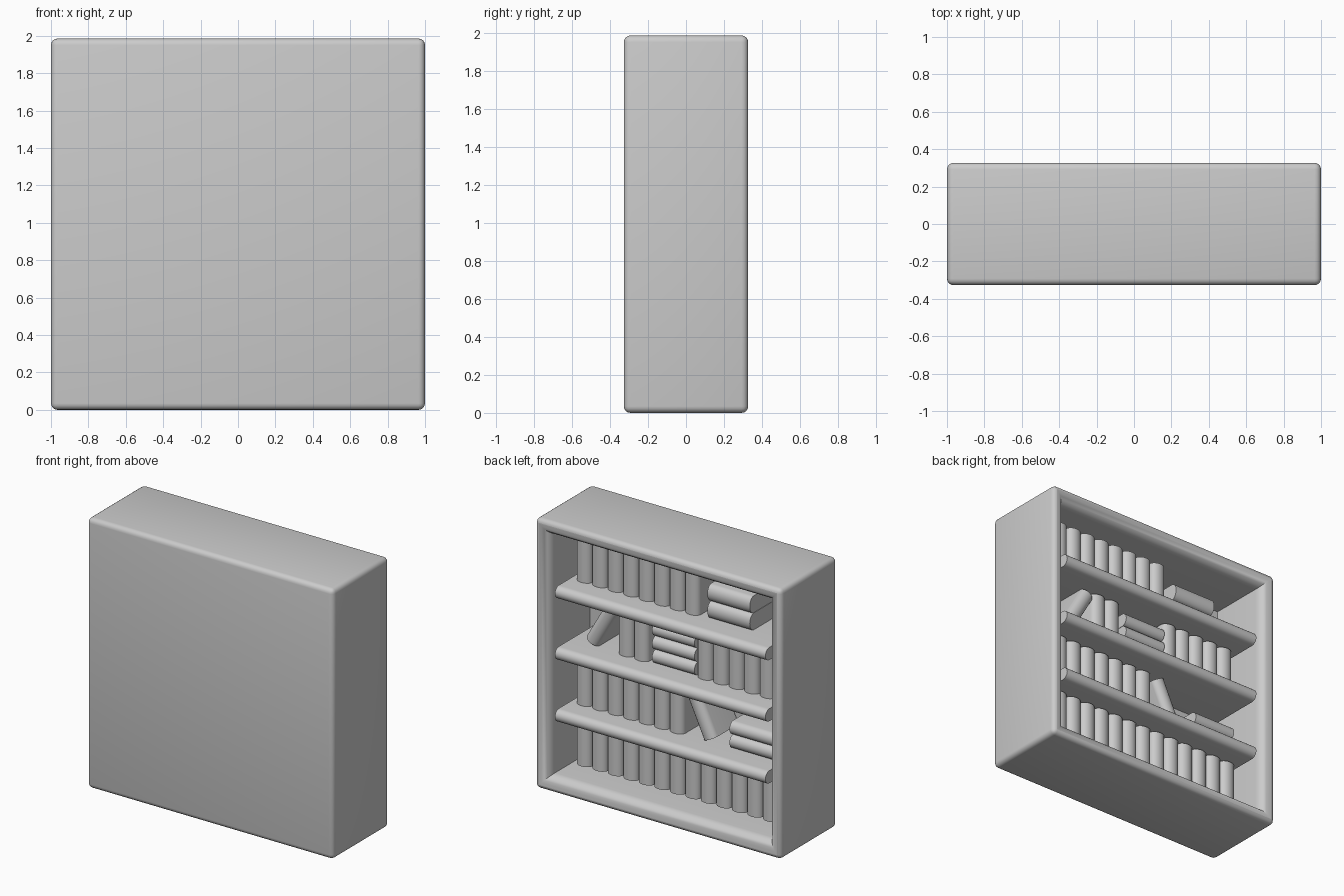
import bpy, bmesh, math
from mathutils import Matrix, Vector

if "Cube" in bpy.data.objects:
    bpy.data.objects.remove(bpy.data.objects["Cube"])

W, D, H = 1.0, 0.327, 1.985      # half width, half depth, height
T = 0.155                        # frame thickness
BACK = -0.16                     # inner back wall
FLOORS = [0.15, 0.595, 1.05, 1.50]
STEP, TALL = 0.126, 0.345


def finish(name, bm):
    bmesh.ops.recalc_face_normals(bm, faces=bm.faces)
    me = bpy.data.meshes.new(name)
    bm.to_mesh(me)
    bm.free()
    ob = bpy.data.objects.new(name, me)
    bpy.context.collection.objects.link(ob)
    bpy.ops.object.select_all(action='DESELECT')
    ob.select_set(True)
    bpy.context.view_layer.objects.active = ob
    bpy.ops.object.shade_smooth_by_angle(angle=math.radians(35))
    return ob


def prism(pts, length):
    """Closed 2D profile extruded along z, centred."""
    bm = bmesh.new()
    f = bm.faces.new([bm.verts.new((x, y, -length / 2)) for x, y in pts])
    r = bmesh.ops.extrude_face_region(bm, geom=[f])
    vs = [g for g in r['geom'] if isinstance(g, bmesh.types.BMVert)]
    bmesh.ops.translate(bm, verts=vs, vec=(0, 0, length))
    return bm


def round_front(half, y0, y1, bulge, n=10):
    """Slab profile, flat at y0 and rounded at its y1 end."""
    arc = [(half * math.cos(math.pi * i / n), y1 - bulge + bulge * math.sin(math.pi * i / n))
           for i in range(n + 1)]
    return [(half, y0)] + arc + [(-half, y0)]


# Cabinet: rounded box with a recess opening toward +y
bm = bmesh.new()
bmesh.ops.create_cube(bm, size=1, matrix=Matrix.Translation((0, 0, H / 2)) @ Matrix.Diagonal((2 * W, 2 * D, H, 1)))
outer = list(bm.edges)
face = max(bm.faces, key=lambda f: f.calc_center_median().y)
bmesh.ops.inset_region(bm, faces=[face], thickness=T)
rim = list(face.edges)
r = bmesh.ops.extrude_face_region(bm, geom=[face])
vs = [g for g in r['geom'] if isinstance(g, bmesh.types.BMVert)]
bmesh.ops.translate(bm, verts=vs, vec=(0, BACK - D, 0))
if face.is_valid:
    bmesh.ops.delete(bm, geom=[face], context='FACES_ONLY')
rim = [e for e in bm.edges if all(abs(v.co.y - D) < 1e-4 and abs(v.co.x) < W - 0.05 for v in e.verts)]
bmesh.ops.bevel(bm, geom=rim, offset=0.08, segments=6, profile=0.5, affect='EDGES')
outer = [e for e in bm.edges if sum(
    all(abs(abs(v.co[k] - c) - h) < 1e-4 and (v.co[k] - c) * (e.verts[0].co[k] - c) > 0 for v in e.verts)
    for k, c, h in ((0, 0, W), (1, 0, D), (2, H / 2, H / 2))) >= 2]
bmesh.ops.bevel(bm, geom=outer, offset=0.035, segments=4, profile=0.5, affect='EDGES')
finish("cabinet", bm)

# Shelves with rounded front edges
for i, z in enumerate(FLOORS[1:]):
    bm = prism(round_front(0.046, BACK - 0.02, 0.30, 0.046), 2 * (W - T) + 0.02)
    bm.transform(Matrix.Translation((0, 0, z - 0.046)) @ Matrix.Rotation(math.pi / 2, 4, 'Y'))
    finish(f"shelf_{i + 1}", bm)


def book(x, z, thick=0.12, angle=0.0):
    """Book with rounded spine facing +y; angle turns it about y."""
    bm = prism(round_front(thick / 2, BACK + 0.01, 0.135, 0.045), TALL)
    bm.transform(Matrix.Translation((x, 0, z)) @ Matrix.Rotation(math.radians(angle), 4, 'Y'))
    return finish("book", bm)


def row(shelf, first, count):
    for i in range(count):
        book(0.756 - STEP * (first + i), FLOORS[shelf] + TALL / 2)


def stack(shelf, x, count, thick):
    for i in range(count):
        book(x, FLOORS[shelf] + thick * (i + 0.5), thick - 0.002, 90)


def leaning(shelf, x, angle):
    a = math.radians(abs(angle))
    book(x, FLOORS[shelf] + TALL / 2 * math.cos(a) + 0.055 * math.sin(a), 0.11, angle)


# Bottom row
row(0, 0, 13)
# Second row
row(1, 0, 7)
leaning(1, -0.20, 25)
stack(1, -0.62, 2, 0.10)
# Third row
leaning(2, 0.60, -30)
row(2, 2.72, 2)
stack(2, 0.01, 3, 0.10)
row(2, 7.8, 5)
# Top row
row(3, 0, 8)
stack(3, -0.44, 2, 0.126)
